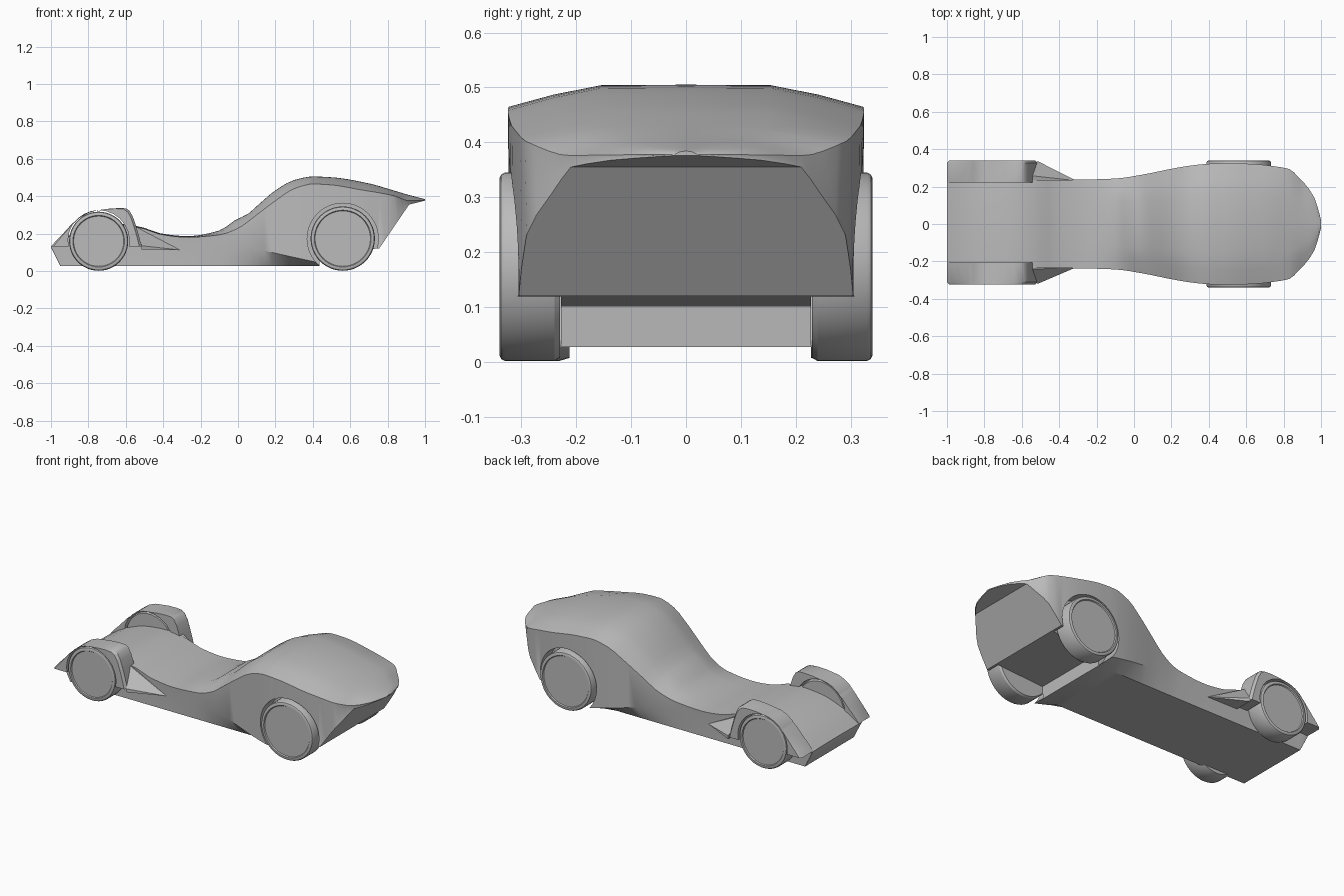
import bpy, bmesh, math
from mathutils import Vector

if "Cube" in bpy.data.objects:
    bpy.data.objects.remove(bpy.data.objects["Cube"])

paint = bpy.data.materials.new("plain grey")
paint.diffuse_color = (0.5, 0.5, 0.5, 1)
paint.use_nodes = True
paint.node_tree.nodes["Principled BSDF"].inputs["Base Color"].default_value = paint.diffuse_color


def make(name, verts, faces, angle=30):
    me = bpy.data.meshes.new(name)
    me.from_pydata(verts, [], faces)
    bm = bmesh.new()
    bm.from_mesh(me)
    bmesh.ops.remove_doubles(bm, verts=bm.verts, dist=1e-5)
    bmesh.ops.recalc_face_normals(bm, faces=bm.faces)
    bm.to_mesh(me)
    bm.free()
    me.materials.append(paint)
    ob = bpy.data.objects.new(name, me)
    bpy.context.collection.objects.link(ob)
    return ob


def smooth(ob, angle=30):
    bpy.ops.object.select_all(action='DESELECT')
    ob.select_set(True)
    bpy.context.view_layer.objects.active = ob
    bpy.ops.object.shade_smooth_by_angle(angle=math.radians(angle))


def curve(keys, x):
    """Smooth interpolation through (x, value) keys without overshoot."""
    if x <= keys[0][0]:
        return keys[0][1]
    if x >= keys[-1][0]:
        return keys[-1][1]
    s = [(b[1] - a[1]) / (b[0] - a[0]) for a, b in zip(keys, keys[1:])]
    m = [s[0]] + [0 if p * q <= 0 else 2 * p * q / (p + q) for p, q in zip(s, s[1:])] + [s[-1]]
    i = next(k for k in range(len(s)) if x <= keys[k + 1][0])
    h = keys[i + 1][0] - keys[i][0]
    t = (x - keys[i][0]) / h
    return ((1 + 2 * t) * (1 - t) ** 2 * keys[i][1] + t * (1 - t) ** 2 * h * m[i]
            + t * t * (3 - 2 * t) * keys[i + 1][1] + t * t * (t - 1) * h * m[i + 1])


# Body: lofted along x from centre height, side-edge height and half width
TOP = [(-1, .13), (-.9, .19), (-.75, .24), (-.63, .25), (-.53, .237), (-.4, .197), (-.27, .185),
       (-.1, .215), (0, .28), (.04, .295), (.1, .345), (.2, .43), (.3, .485), (.4, .504),
       (.5, .5), (.7, .467), (.83, .43), (.915, .405), (1, .383)]
EDGE = [(-1, .128), (-.9, .187), (-.75, .236), (-.63, .246), (-.53, .233), (-.4, .193), (-.27, .18),
        (-.1, .193), (0, .228), (.1, .3), (.2, .375), (.3, .44), (.4, .465), (.5, .46),
        (.65, .435), (.83, .403), (.915, .376), (1, .378)]
WIDE = [(-1, .235), (-.5, .235), (-.3, .237), (-.1, .243), (.04, .263), (.2, .295), (.3, .312),
        (.4, .322), (.5, .325), (.65, .32), (.755, .308), (.83, .294), (.88, .25), (.915, .213),
        (.965, .14), (.99, .06), (1, .02)]
FLOOR_END, TAIL = .435, .755


def section(x):
    w, zt, ze = curve(WIDE, x), curve(TOP, x), curve(EDGE, x)
    if x < -.95:                                    # nose wedge
        zb = .125 - (x + 1) / .05 * .098
    elif x <= FLOOR_END:
        zb = .027
    elif x <= TAIL:
        zb = .1 + (x - FLOOR_END) / (TAIL - FLOOR_END) * .02
    elif x <= .915:                                 # slanted tail panel
        zb = .12 + (x - TAIL) / (.915 - TAIL) * .235
    else:                                           # thin roof lip
        zb = .355 + (x - .915) / .085 * .021
    if x <= FLOOR_END:
        wb = min(w, .235) - .005
        zc = max(zb + .002, .13 - max(0, x - .04) * .22) if x > -.95 else zb + .002
    else:
        wb, zc = w - .003, zb + .003
    half = [(wb, zb), (w - .004, zc), (w, ze), (w * .75, ze + (zt - ze) * .56), (w * .48, zt)]
    ring = half + [(0, zt + .001)] + [(-y, z) for y, z in reversed(half)] + [(0, zb)]
    return [(x, y, z) for y, z in ring]


xs = [-1, -.975, -.95] + [-.9 + .04 * i for i in range(33)]
xs += [.4, FLOOR_END, FLOOR_END + .003, .48, .52, .56, .6, .64, .68, .72, TAIL, .79, .83, .855,
       .88, .9, .915, .94, .965, .98, .99, 1]
verts = [p for x in xs for p in section(x)]
n = 12
faces = [(i * n + j, i * n + (j + 1) % n, (i + 1) * n + (j + 1) % n, (i + 1) * n + j)
         for i in range(len(xs) - 1) for j in range(n)]
faces += [tuple(range(n)), tuple(range(len(verts) - n, len(verts)))]
body = make("body", verts, faces)


def lathe(name, profile, cx, cz, sides=48):
    """Revolve (radius, y) points around an axis parallel to y."""
    v = [(cx + r * math.cos(2 * math.pi * k / sides), y, cz + r * math.sin(2 * math.pi * k / sides))
         for r, y in profile for k in range(sides)]
    f = [(i * sides + k, i * sides + (k + 1) % sides, (i + 1) * sides + (k + 1) % sides, (i + 1) * sides + k)
         for i in range(len(profile) - 1) for k in range(sides)]
    f += [tuple(range(sides)), tuple(range(len(v) - sides, len(v)))]
    return make(name, v, f)


# Rear wheel wells cut into the body
for s in (1, -1):
    cutter = lathe("wheel_well_cutter", [(.19, s * .228), (.19, s * .4)], .56, .172)
    cutter.hide_render = True
    cutter.hide_set(True)
    mod = body.modifiers.new("wheel_well", 'BOOLEAN')
    mod.operation, mod.object, mod.solver = 'DIFFERENCE', cutter, 'EXACT'
bpy.context.view_layer.update()
cut = bpy.data.meshes.new_from_object(body.evaluated_get(bpy.context.evaluated_depsgraph_get()))
body.modifiers.clear()
body.data = cut
for ob in [o for o in bpy.data.objects if o.name.startswith("wheel_well_cutter")]:
    bpy.data.objects.remove(ob)
smooth(body, 28)

# Wheels with a rounded shoulder and a shallow dished face
SHIFT = .008
for cx, r, label, dy in ((-.745, .158, "front", SHIFT), (.56, .172, "rear", 0)):
    out = .34 if label == "rear" else .33
    for s, side in ((1, "left"), (-1, "right")):
        prof = [(r - .006, .22 if label == "front" else .23), (r, .24), (r, out - .01), (r - .004, out - .003),
                (r - .01, out), (r - .02, out), (r - .024, out - .006)]
        smooth(lathe(f"{label}_{side}_wheel", [(q, s * y + dy) for q, y in prof], cx, r + .001))

# Front fenders: arches over the wheels, paired outer and inner outline points
OUTER = [(-1, .13), (-.97, .165), (-.94, .195), (-.89, .25), (-.85, .282), (-.8, .31), (-.75, .325),
         (-.69, .333), (-.64, .336), (-.6, .335), (-.58, .322), (-.562, .29), (-.545, .24), (-.53, .19), (-.515, .13)]
count = len(OUTER)
a0, a1 = math.pi * 1.06, -math.pi * .06
INNER = [(-.745 + .164 * math.cos(a0 + (a1 - a0) * i / (count - 1)),
          .161 + .164 * math.sin(a0 + (a1 - a0) * i / (count - 1))) for i in range(count)]
for s, side in ((1, "left"), (-1, "right")):
    v = []
    for y, inset in ((.215, 0), (.318, 0), (.332, .012)):
        for (x, z), (ax, az) in zip(OUTER, INNER):
            d = Vector((ax - x, az - z))
            d = d.normalized() * min(inset, d.length * .6)
            v.append((x + d.x, s * y + SHIFT, max(z + d.y, .13)))
        v += [(x, s * y + SHIFT, z) for x, z in INNER]
    f, m = [], 2 * count
    for i in range(count - 1):
        for base in (0, 2 * m):                     # side walls
            f.append((base + i, base + i + 1, base + count + i + 1, base + count + i))
        for lay in (0, m):                          # top and arch strips
            for o in (0, count):
                a = lay + o + i
                f.append((a, a + 1, a + 1 + m, a + m))
    for i in (0, count - 1):                        # ends
        for lay in (0, m):
            f.append((lay + i, lay + count + i, lay + m + count + i, lay + m + i))
    smooth(make(f"front_{side}_fender", v, f), 35)

    # Tapered spear fairing the fender into the body side
    base = [(-.545, .2, .235), (-.545, .25, .235), (-.515, .328, .135), (-.515, .328, .115), (-.515, .2, .115)]
    v = [(x, s * y + SHIFT, z) for x, y, z in base] + [(-.31, s * .232, .112)]
    make(f"front_{side}_spear", v, [(0, 1, 2, 3, 4)] + [(i, (i + 1) % 5, 5) for i in range(5)])
